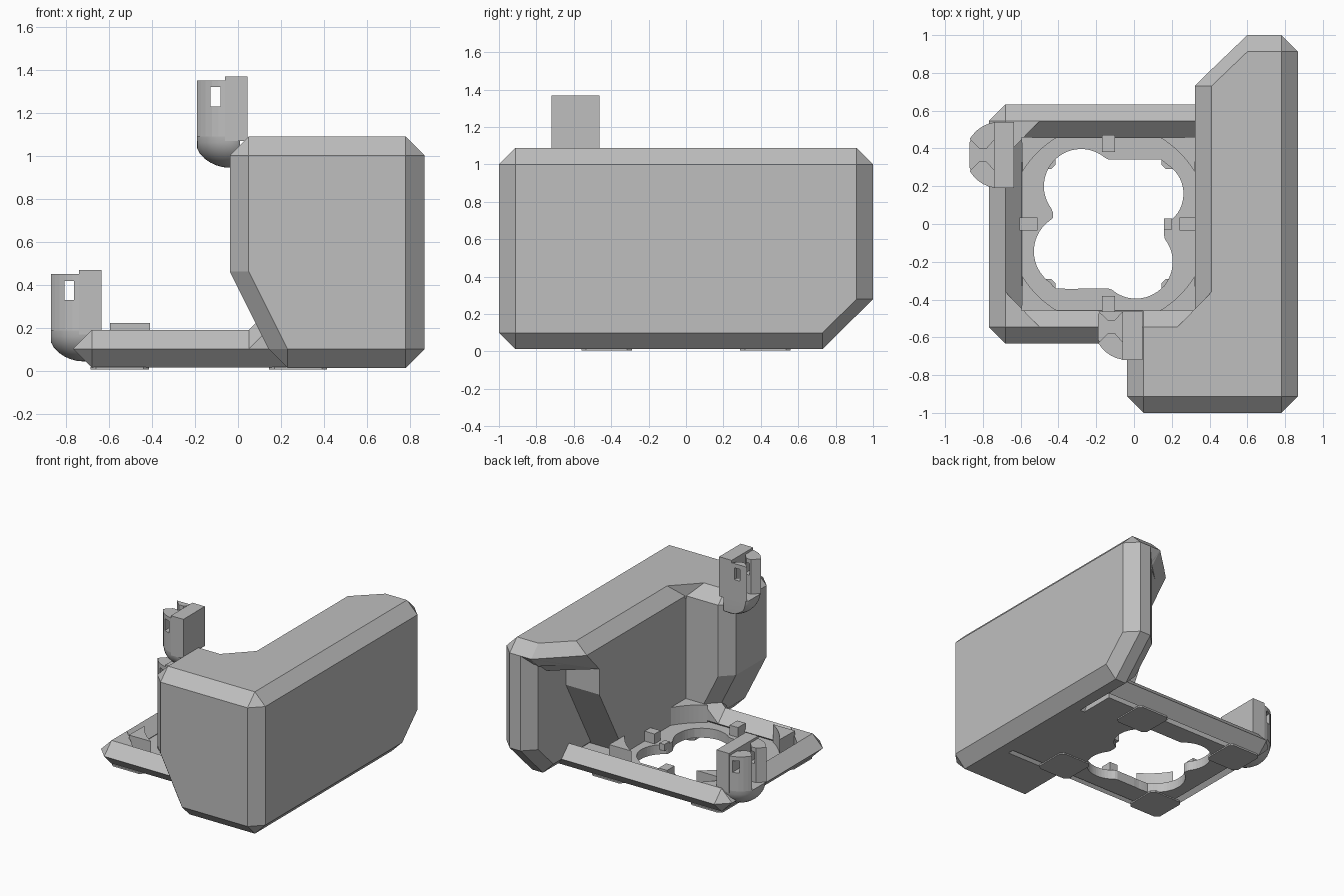
import bpy, bmesh, math
from mathutils import Vector

if "Cube" in bpy.data.objects:
    bpy.data.objects.remove(bpy.data.objects["Cube"])

grey = bpy.data.materials.new("plain_grey")
grey.diffuse_color = (0.52, 0.52, 0.52, 1)
grey.use_nodes = True
grey.node_tree.nodes["Principled BSDF"].inputs["Base Color"].default_value = grey.diffuse_color
R = 0.088  # chamfer size shared by the body and tray


def finish(name, bm, smooth=False):
    bmesh.ops.recalc_face_normals(bm, faces=bm.faces)
    me = bpy.data.meshes.new(name)
    bm.to_mesh(me)
    bm.free()
    me.materials.append(grey)
    ob = bpy.data.objects.new(name, me)
    bpy.context.collection.objects.link(ob)
    if smooth:
        bpy.context.view_layer.objects.active = ob
        ob.select_set(True)
        bpy.ops.object.shade_smooth_by_angle(angle=math.radians(35))
        ob.select_set(False)
    return ob


def hull(name, pts, smooth=False):
    bm = bmesh.new()
    for p in pts:
        bm.verts.new(p)
    res = bmesh.ops.convex_hull(bm, input=bm.verts)
    loose = {v for v in res["geom_interior"] if isinstance(v, bmesh.types.BMVert)}
    bmesh.ops.delete(bm, geom=list(loose), context='VERTS')
    bmesh.ops.dissolve_limit(bm, angle_limit=0.01, verts=bm.verts, edges=bm.edges)
    return finish(name, bm, smooth)


def chamfer_hull(name, core):
    # every core point grows an octahedron, giving 45 degree chamfers all round
    pts = []
    for p in core:
        for axis in range(3):
            for s in (-R, R):
                q = Vector(p)
                q[axis] += s
                pts.append(q)
    return hull(name, pts)


def box(name, x0, x1, y0, y1, z0, z1):
    return hull(name, [(x, y, z) for x in (x0, x1) for y in (y0, y1) for z in (z0, z1)])


def prism(name, outline, z0, z1):
    bm = bmesh.new()
    f = bm.faces.new([bm.verts.new((x, y, z0)) for x, y in outline])
    g = bmesh.ops.extrude_face_region(bm, geom=[f])
    bmesh.ops.translate(bm, vec=(0, 0, z1 - z0),
                        verts=[v for v in g["geom"] if isinstance(v, bmesh.types.BMVert)])
    return finish(name, bm)


# --- tall body: front arm, back spine and overhanging top ---
arm = [(.05, 1.0), (.05, .46), (.23, .28), (.23, .10), (.78, .10), (.78, 1.0)]
chamfer_hull("body_front_arm", [(x, y, z) for x, z in arm for y in (-.912, -.545)])
side = [(-.6, 1.0), (.912, 1.0), (.912, .28), (.73, .10), (-.6, .10)]
chamfer_hull("body_spine", [(x, y, z) for y, z in side for x in (.69, .78)])
chamfer_hull("body_top", [(.41, -.6, 1.0), (.41, .73, 1.0), (.6, .912, 1.0),
                          (.78, .912, 1.0), (.78, -.6, 1.0)])
inner = [(-.5, 1.0), (.58, 1.0), (.58, .645), (.235, .32), (.235, .013), (-.5, .013)]
hull("body_inner_wall", [(x, y, z) for y, z in inner for x in (.322, .7)])
hull("body_overhang", [(.322, .73, 1), (.6, 1, 1), (.7, 1, 1), (.322, .5, 1), (.7, .5, 1),
                       (.322, .58, .84), (.6, .58, .84), (.65, .85, .84), (.7, .5, .84)])
hull("body_corner_fill", [(x, y, z) for x, y in ((.23, -.545), (.41, -.36), (.41, -.545))
                          for z in (1.088, .98)])

# --- tray rim ---
rim = [(.69, .545), (-.68, .545), (-.68, -.545), (.3, -.545)]
for i, n in enumerate(("back", "left", "front")):
    chamfer_hull("tray_rim_" + n, [(*rim[i], .101), (*rim[i + 1], .101)])
chamfer_hull("tray_gusset", [(.05, -.545, .101), (.23, -.545, .101), (.23, -.545, .28)])
for s in (-1, 1):
    hull("rim_corner_fill", [(x, s * y, z) for x, y in ((-.68, .545), (-.5, .545), (-.68, .36))
                             for z in (.1, .189)])

# --- tray floor with a four-lobed opening ---
CX = -.135
FLOOR = .085
lobes = [(-.28, .20, .197), (.08, .16, .182), (.01, -.20, .195), (-.33, -.145, .2)]


def ray_box(d, x0, x1, y):
    tx = (x1 - CX if d.x > 0 else CX - x0) / max(abs(d.x), 1e-6)
    return min(tx, y / max(abs(d.y), 1e-6))


def ray_hole(d):
    best = ray_box(d, -.43, .16, .342)
    for x, y, r in lobes:
        c = Vector((x - CX, y))
        k = d.dot(c)
        disc = r * r - c.length_squared + k * k
        if disc > 0:
            best = max(best, k + math.sqrt(disc))
    return best


FX0, FX1, FY = -.62, .65, .5
angles = [i * math.tau / 120 for i in range(120)]
angles += [math.atan2(sy * FY, x - CX) % math.tau for x in (FX0, FX1) for sy in (-1, 1)]
bm = bmesh.new()
loops = []
for a in sorted(angles):
    d = Vector((math.cos(a), math.sin(a)))
    h, o = ray_hole(d), ray_box(d, FX0, FX1, FY)
    loops.append([bm.verts.new((CX + d.x * t, d.y * t, z))
                  for t, z in ((h, .013), (o, .013), (o, FLOOR), (h, FLOOR))])
for a, b in zip(loops, loops[1:] + loops[:1]):
    for k in range(4):
        bm.faces.new((a[k], a[(k + 1) % 4], b[(k + 1) % 4], b[k]))
bmesh.ops.dissolve_limit(bm, angle_limit=0.005, verts=bm.verts, edges=[
    e for e in bm.edges if abs(e.verts[0].co.z - e.verts[1].co.z) > .01])
finish("tray_floor", bm)

# --- corner posts with a round inner face, locating tabs, foot pads ---
for sx in (-1, 1):
    for sy in (-1, 1):
        a0, a1 = math.atan2(.28, .46), math.atan2(.46, .275)
        arc = [(.533 * math.cos(a0 + (a1 - a0) * i / 8), .533 * math.sin(a0 + (a1 - a0) * i / 8))
               for i in range(9)]
        prism("corner_post", [(CX + sx * x, sy * y) for x, y in arc + [(.46, .46)]], .05, .22)
        px, py = CX + sx * .415, sy * .425
        c = .025
        pad = [(-.135 + c, -.135), (.135 - c, -.135), (.135, -.135 + c), (.135, .135 - c),
               (.135 - c, .135), (-.135 + c, .135), (-.135, .135 - c), (-.135, -.135 + c)]
        prism("foot_pad", [(px + x, py + y) for x, y in pad], .004, .016)
for s in (-1, 1):
    box("side_tab", CX - .035, CX + .035, s * .38, s * .47, .05, .16)
    box("end_tab", CX + s * .375, CX + s * .47, -.035, .035, .05, .16)
box("inner_pad", .16, .2, -.03, .03, .05, .1)


# --- cable clips: back plate, two slotted jaws and a rounded underside ---
def clip(name, x, yc, z, ymax):
    def lim(y):
        return min(y, ymax)
    box(name + "_plate", x + .13, x + .235, yc - .175, lim(yc + .175), z - .02, z + .28)
    for s in (-1, 1):
        pts = [(0, .085), (.05, .035), (.09, .035), (.13, .08), (.13, .173)]
        pts += [(.155 - .175 * math.cos(t), .175 * math.sin(t))
                for t in (1.25, 1.05, .85, .67)]
        jaw = prism(name + "_jaw", [(x + px, lim(yc + s * py)) for px, py in pts], z, z + .262)
        cut = box(name + "_window_cutter", x + .062, x + .108, yc - .3, yc + .3, z + .14, z + .23)
        cut.hide_render = True
        cut.hide_viewport = True
        mod = jaw.modifiers.new("window", 'BOOLEAN')
        mod.object = cut
        mod.operation = 'DIFFERENCE'
        bpy.context.view_layer.objects.active = jaw
        bpy.context.view_layer.update()
        bpy.ops.object.modifier_apply(modifier=mod.name)
        bpy.data.objects.remove(cut)
    dome = []
    for i in range(9):
        p = i * math.pi / 16
        for j in range(32):
            t = j * math.tau / 32
            dx = .155 + .17 * math.cos(p) * math.cos(t)
            dome.append((x + min(max(dx, 0), .2), lim(yc + .175 * math.cos(p) * math.sin(t)),
                         z - .145 * math.sin(p)))
    hull(name + "_dome", dome, True)


clip("upper_clip", -.19, -.545, 1.088, -.462)
clip("lower_clip", -.87, .365, .187, 9)
